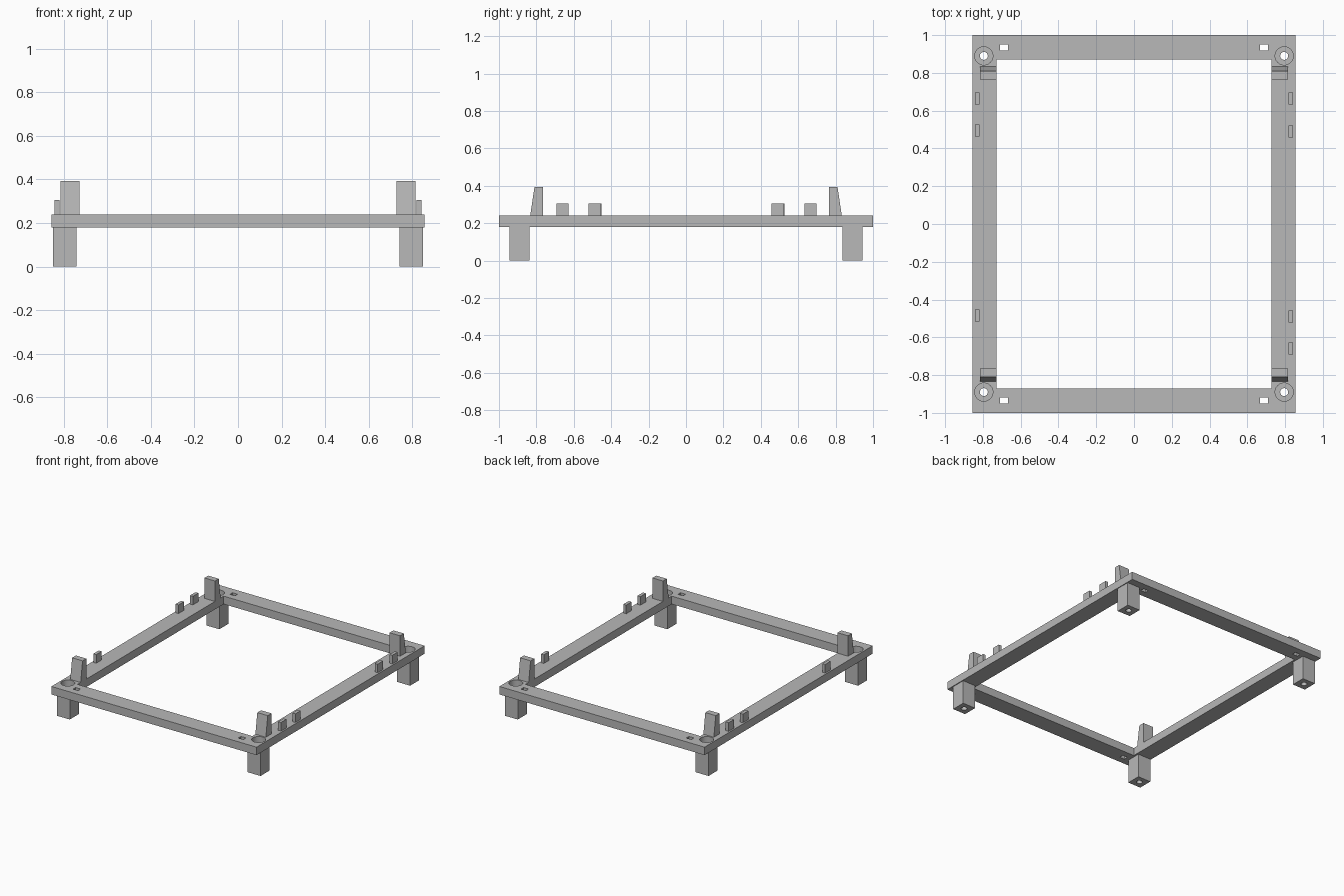
import bpy
import bmesh
import math

cube = bpy.data.objects.get("Cube")
if cube:
    bpy.data.objects.remove(cube, do_unlink=True)

grey = bpy.data.materials.new("plain grey")
grey.use_nodes = True
colour = (0.48, 0.48, 0.48, 1)
grey.diffuse_color = colour
grey.node_tree.nodes["Principled BSDF"].inputs["Base Color"].default_value = colour

# Main heights and half sizes
BASE, DECK = 0.18, 0.24
OUT_X, OUT_Y, IN_X, IN_Y = 0.855, 1.0, 0.728, 0.87
LEG_X, LEG_Y, LEG_HALF = 0.795, 0.89, 0.054


def to_object(name, bm):
    bmesh.ops.recalc_face_normals(bm, faces=bm.faces)
    mesh = bpy.data.meshes.new(name)
    bm.to_mesh(mesh)
    bm.free()
    mesh.materials.append(grey)
    obj = bpy.data.objects.new(name, mesh)
    bpy.context.collection.objects.link(obj)
    return obj


def box(name, x, y, z):
    """Box from (low, high) pairs on each axis."""
    bm = bmesh.new()
    bmesh.ops.create_cube(bm, size=1)
    for v in bm.verts:
        v.co = [sum(r) / 2 + c * abs(r[1] - r[0]) for r, c in zip((x, y, z), v.co)]
    return to_object(name, bm)


def cylinder(name, x, y, z, radius):
    bm = bmesh.new()
    bmesh.ops.create_cone(bm, cap_ends=True, segments=40, radius1=radius,
                          radius2=radius, depth=z[1] - z[0])
    bmesh.ops.translate(bm, verts=bm.verts, vec=(x, y, sum(z) / 2))
    return to_object(name, bm)


def activate(obj):
    bpy.ops.object.select_all(action='DESELECT')
    obj.select_set(True)
    bpy.context.view_layer.objects.active = obj


def combine(obj, other, operation='DIFFERENCE'):
    """Apply a boolean and remove the helper."""
    other.hide_render = True
    activate(obj)
    mod = obj.modifiers.new("cut", 'BOOLEAN')
    mod.operation = operation
    mod.solver = 'EXACT'
    mod.object = other
    bpy.ops.object.modifier_apply(modifier=mod.name)
    bpy.data.objects.remove(other, do_unlink=True)


corners = [(sx, sy) for sx in (-1, 1) for sy in (-1, 1)]

# Rectangular frame with an open middle
frame = box("frame", (-OUT_X, OUT_X), (-OUT_Y, OUT_Y), (BASE, DECK))
combine(frame, box("opening", (-IN_X, IN_X), (-IN_Y, IN_Y), (0, 1)))

for sx, sy in corners:
    side = ("right" if sx < 0 else "left") + ("_front" if sy < 0 else "_back")
    x, y = sx * LEG_X, sy * LEG_Y

    # Leg with a wide screw well and a narrow hole through its foot
    leg = box(side + "_leg", (x - LEG_HALF, x + LEG_HALF),
              (y - LEG_HALF, y + LEG_HALF), (0, BASE))
    for radius, floor in ((0.048, 0.06), (0.021, -0.1)):
        combine(leg, cylinder("hole", x, y, (floor, 1), radius))
    combine(frame, cylinder("hole", x, y, (0, 1), 0.048))
    activate(leg)
    bpy.ops.object.shade_smooth_by_angle(angle=math.radians(30))

    # Small slot through the end rail
    combine(frame, box("slot", sorted((sx * 0.668, sx * 0.71)),
                       sorted((sy * 0.919, sy * 0.95)), (0, 1)))

    # Upright post with a sloping outer face
    bm = bmesh.new()
    profile = [(0.765, DECK), (0.833, DECK), (0.81, 0.394), (0.765, 0.394)]
    face = bm.faces.new([bm.verts.new((sx * IN_X, sy * py, pz)) for py, pz in profile])
    grown = bmesh.ops.extrude_face_region(bm, geom=[face])["geom"]
    bmesh.ops.translate(bm, vec=(sx * 0.087, 0, 0),
                        verts=[g for g in grown if isinstance(g, bmesh.types.BMVert)])
    # Keep the starting cap so the post is closed
    bmesh.ops.holes_fill(bm, edges=bm.edges, sides=4)
    to_object(side + "_post", bm)

activate(frame)
bpy.ops.object.shade_smooth_by_angle(angle=math.radians(30))

# Small tabs along the outer edges of the side rails
for sx, places in ((-1, (-0.485, 0.495, 0.665)), (1, (-0.66, -0.49, 0.49, 0.665))):
    for i, y in enumerate(places):
        box(f"{'right' if sx < 0 else 'left'}_tab_{i + 1}",
            sorted((sx * 0.819, sx * 0.843)), (y - 0.032, y + 0.032), (DECK, 0.305))
